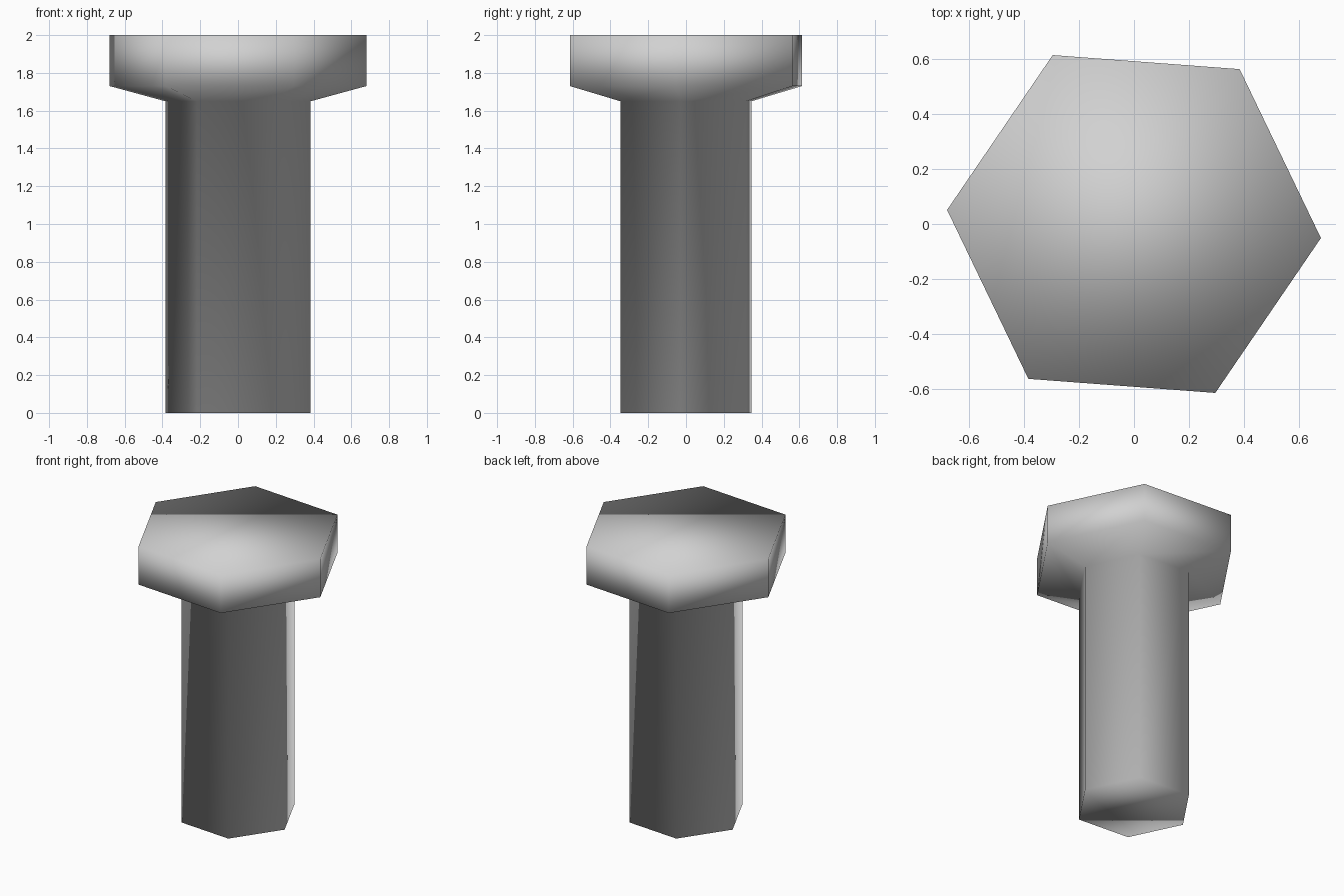
import bpy
import bmesh
from math import cos, sin, radians

default = bpy.data.objects.get("Cube")
if default:
    bpy.data.objects.remove(default, do_unlink=True)

# Plain grey metal
metal = bpy.data.materials.new("light_grey_metal")
metal.use_nodes = True
grey = (0.64, 0.64, 0.64, 1)
metal.diffuse_color = grey
for node in metal.node_tree.nodes:
    if node.type == "BSDF_PRINCIPLED":
        node.inputs["Base Color"].default_value = grey

SIDES = 6
TURN = -4.3  # slight twist of the hexagon about z, in degrees

# (radius, height) from the shaft foot up to the head top
profile = [(0.386, 0), (0.386, 1.65), (0.681, 1.73), (0.681, 2)]


def hex_ring(bm, radius, z):
    angles = [radians(TURN + i * 360 / SIDES) for i in range(SIDES)]
    return [bm.verts.new((radius * cos(a), radius * sin(a), z)) for a in angles]


# Shaft, flared underside and head as one smooth hexagonal body
bm = bmesh.new()
rings = [hex_ring(bm, r, z) for r, z in profile]
for low, high in zip(rings, rings[1:]):
    for i in range(SIDES):
        j = (i + 1) % SIDES
        bm.faces.new((low[i], low[j], high[j], high[i]))

# Foot and head caps
bm.faces.new(reversed(rings[0]))
bm.faces.new(rings[-1])
bmesh.ops.recalc_face_normals(bm, faces=bm.faces)
for face in bm.faces:
    face.smooth = True

mesh = bpy.data.meshes.new("hex_bolt")
bm.to_mesh(mesh)
bm.free()
mesh.materials.append(metal)
bolt = bpy.data.objects.new("hex_bolt", mesh)
bpy.context.collection.objects.link(bolt)
